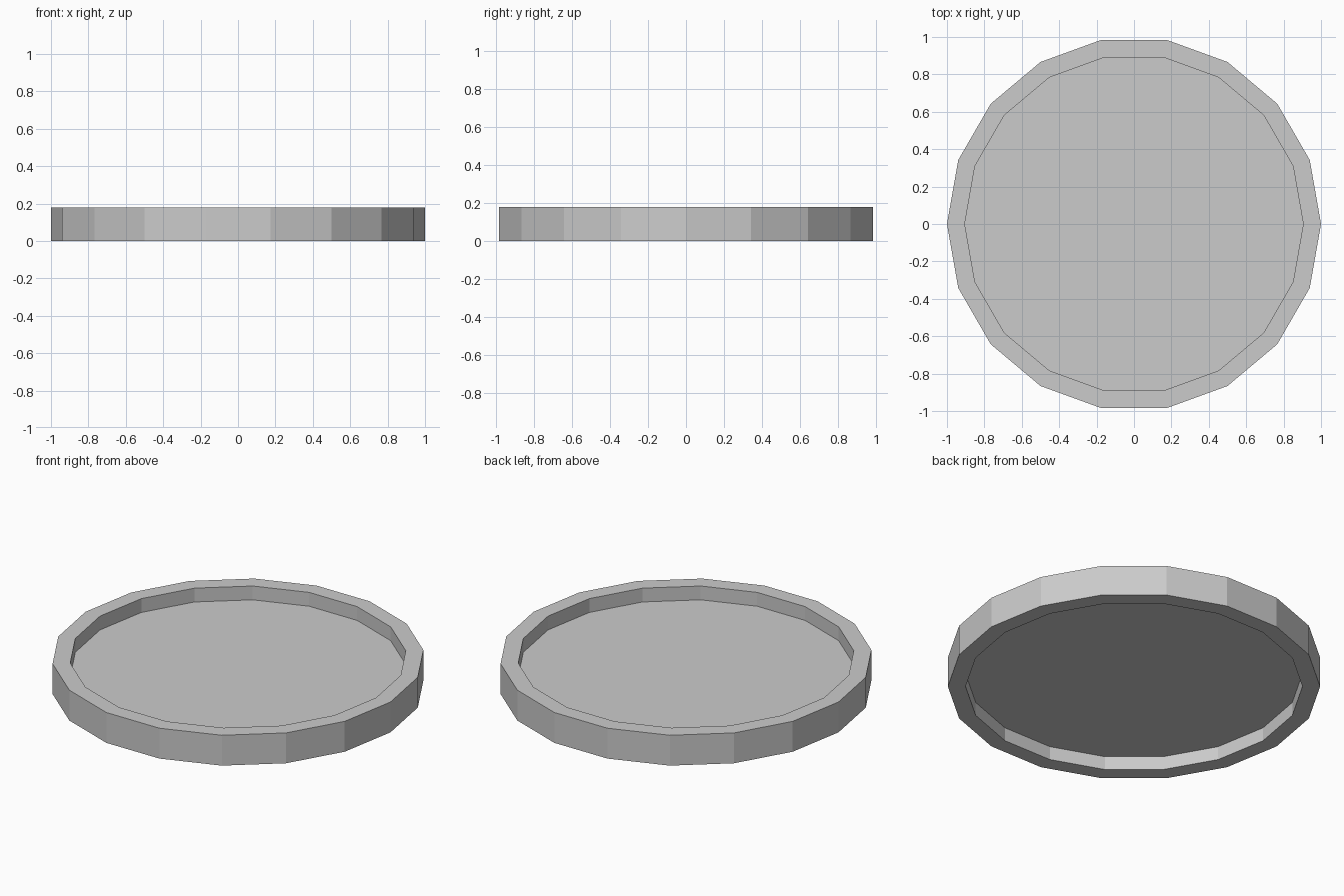
import bpy, bmesh
from math import cos, sin, pi

if "Cube" in bpy.data.objects:
    bpy.data.objects.remove(bpy.data.objects["Cube"])

SIDES = 18
INNER = 0.905


def lathe(name, profile, closed):
    """Spin an (r, z) profile into a flat-shaded faceted solid."""
    bm = bmesh.new()
    rings = [[bm.verts.new((r * cos(2 * pi * i / SIDES), r * sin(2 * pi * i / SIDES), z))
              for i in range(SIDES)] for r, z in profile]
    pairs = list(zip(rings, rings[1:]))
    if closed:
        pairs.append((rings[-1], rings[0]))
    else:
        bm.faces.new(rings[0][::-1])
        bm.faces.new(rings[-1])
    for a, b in pairs:
        for i in range(SIDES):
            j = (i + 1) % SIDES
            bm.faces.new((a[i], a[j], b[j], b[i]))
    bmesh.ops.recalc_face_normals(bm, faces=bm.faces)
    mesh = bpy.data.meshes.new(name)
    bm.to_mesh(mesh)
    bm.free()
    obj = bpy.data.objects.new(name, mesh)
    bpy.context.collection.objects.link(obj)
    return obj


# Outer rim, open through the middle
lathe("rim", [(1, 0), (1, 0.18), (INNER, 0.18), (INNER, 0)], True)

# Thin panel recessed from both faces of the rim
lathe("panel", [(INNER, 0.08), (INNER, 0.098)], False)
